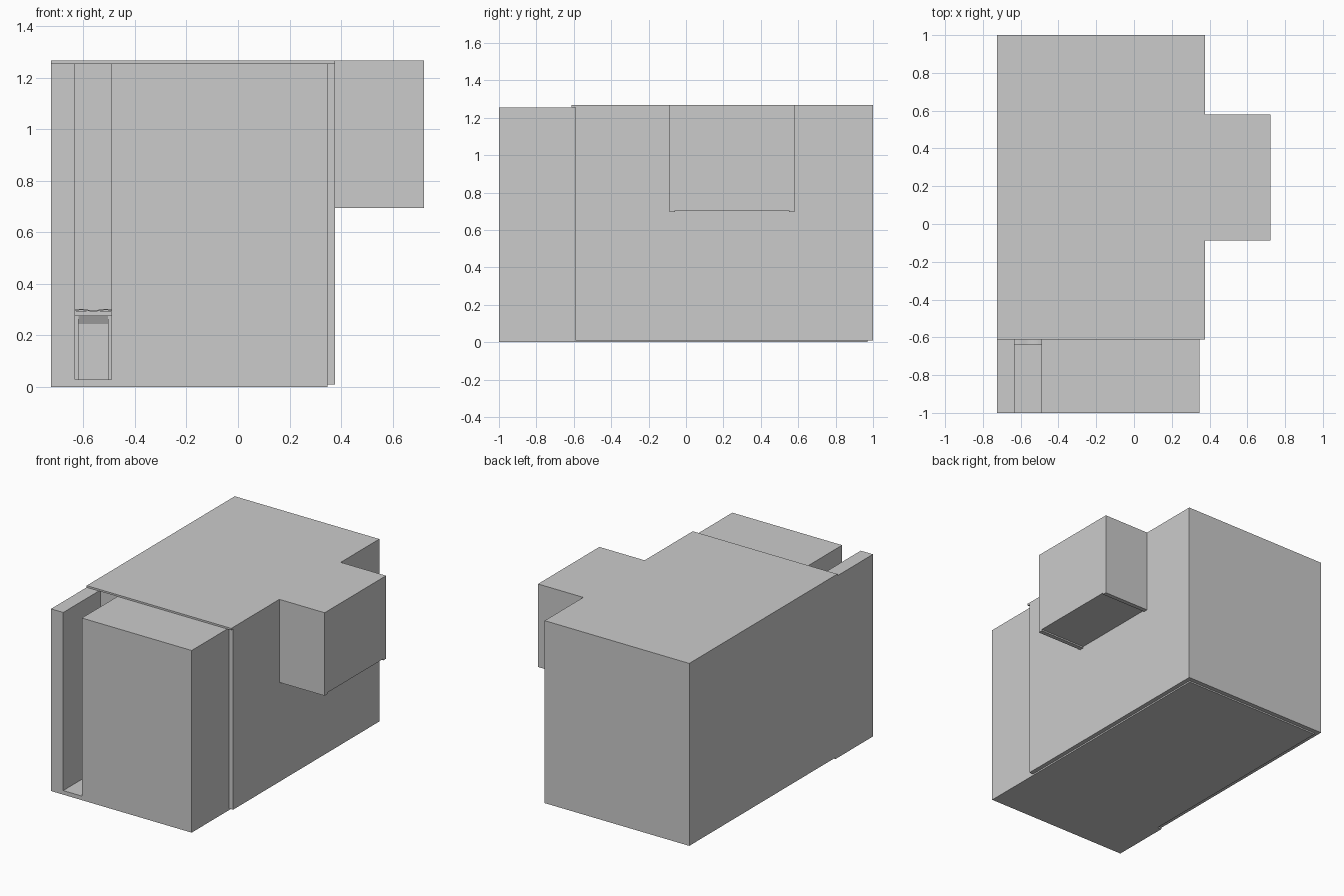
import bpy, bmesh, math

if "Cube" in bpy.data.objects:
    bpy.data.objects.remove(bpy.data.objects["Cube"])


def mesh_object(name, verts, faces):
    mesh = bpy.data.meshes.new(name)
    bm = bmesh.new()
    vs = [bm.verts.new(v) for v in verts]
    for f in faces:
        bm.faces.new([vs[i] for i in f])
    bmesh.ops.recalc_face_normals(bm, faces=bm.faces)
    bm.to_mesh(mesh)
    bm.free()
    ob = bpy.data.objects.new(name, mesh)
    bpy.context.collection.objects.link(ob)
    return ob


def extrude(name, profile, axis, a, b):
    """Extrude a closed 2D profile between a and b along x or y."""
    n = len(profile)
    if axis == 'x':      # profile is (y, z)
        verts = [(t, p, q) for t in (a, b) for p, q in profile]
    else:                # profile is (x, z)
        verts = [(p, t, q) for t in (a, b) for p, q in profile]
    faces = [list(range(n)), list(range(n, 2 * n))]
    faces += [[i, (i + 1) % n, n + (i + 1) % n, n + i] for i in range(n)]
    return mesh_object(name, verts, faces)


def box(name, x, y, z):
    prof = [(x[0], z[0]), (x[1], z[0]), (x[1], z[1]), (x[0], z[1])]
    return extrude(name, prof, 'y', *y)


T = 0.03                                   # wall thickness
L, R, F, B = -0.725, 0.377, -0.592, 1.0    # main room
Z0, Z1, TOP = 0.01, 1.255, 1.267
AX, AF, AB = 0.722, -0.088, 0.58           # side alcove
D0, D1 = -0.618, -0.505                    # doorway

# Main room: floor, roof and walls
box("room_floor", (L + T, R - T), (F, B - T), (0, 0.02))
box("room_roof", (L, R), (-0.612, B), (Z1, TOP))
box("back_wall", (L, R), (B - T, B), (Z0, Z1))
box("left_wall", (L, L + T), (F + T, B - T), (Z0, Z1))
box("right_wall_front", (R - T, R), (F + T, AF + T), (Z0, Z1))
box("right_wall_back", (R - T, R), (AB - T, B - T), (Z0, Z1))
box("right_wall_sill", (R - T, R), (AF + T, AB - T), (Z0, 0.705))

# Front wall pieces around the doorway
box("front_wall_left", (L, D0), (F, F + T), (Z0, Z1))
box("front_wall_right", (D1, R), (F, F + T), (Z0, Z1))
box("front_wall_top", (D0, D1), (F, F + T), (0.275, Z1))

# Side alcove
box("alcove_roof", (R, AX), (AF, AB), (Z1, TOP))
box("alcove_front_wall", (R, AX), (AF, AF + T), (0.695, Z1))
box("alcove_back_wall", (R, AX), (AB - T, AB), (0.695, Z1))
box("alcove_end_wall", (AX - T, AX), (AF + T, AB - T), (0.705, Z1))
box("alcove_floor", (R, AX - T), (AF + T, AB - T), (0.705, 0.72))

# Front blocks either side of the entrance passage
box("passage_left_block", (L, -0.632), (-1, F), (0, Z1))
box("passage_right_block", (-0.49, 0.347), (-1, F), (0, Z1))
box("passage_floor", (-0.632, -0.49), (-1, F + T), (0, 0.028))

# Door with a sloped lintel above it
box("door", (D0, D1), (F + 0.015, F + T), (0.028, 0.25))
extrude("door_lintel", [(F, 0.275), (F + 0.015, 0.245), (F + T, 0.245), (F + T, 0.275)],
        'x', D0, D1)

# Rippled canopy over the door
N = 16
wave = [(-0.632 + 0.142 * i / N, 0.3 + 0.003 * math.sin(i / N * 3 * math.pi))
        for i in range(N + 1)]
extrude("door_canopy", wave + [(x, z - 0.005) for x, z in reversed(wave)],
        'y', -0.64, F)
box("canopy_bracket", (-0.632, -0.49), (-0.61, F), (0.275, 0.295))
